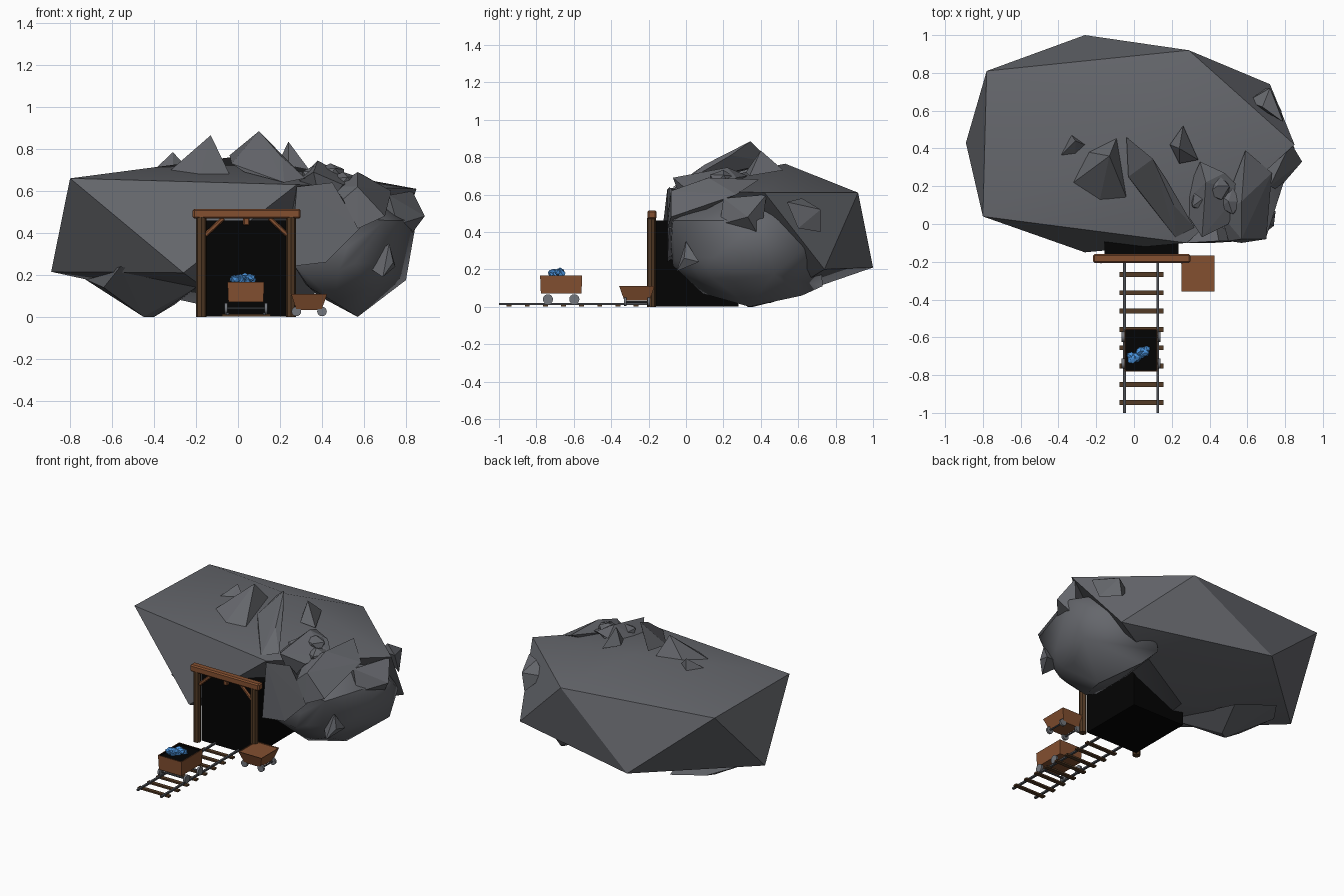
import bpy, bmesh, math, random
from mathutils import Vector, Matrix

random.seed(4)
if "Cube" in bpy.data.objects:
    bpy.data.objects.remove(bpy.data.objects["Cube"], do_unlink=True)


def material(name, r, g, b):
    mat = bpy.data.materials.new(name)
    mat.use_nodes = True
    mat.diffuse_color = (r, g, b, 1)
    mat.node_tree.nodes["Principled BSDF"].inputs["Base Color"].default_value = (r, g, b, 1)
    return mat


STONE = material("grey_stone", 0.13, 0.135, 0.15)
WOOD = material("orange_wood", 0.23, 0.08, 0.03)
DARK_WOOD = material("dark_wood", 0.085, 0.042, 0.018)
BLACK = material("tunnel_black", 0.001, 0.001, 0.001)
STEEL = material("wheel_steel", 0.17, 0.18, 0.2)
RAIL = material("rail_steel", 0.07, 0.075, 0.085)
BLUE = material("blue_crystal", 0.07, 0.3, 0.74)


def finish(bm, name, mat, smooth_angle=None):
    bmesh.ops.recalc_face_normals(bm, faces=bm.faces)
    mesh = bpy.data.meshes.new(name)
    bm.to_mesh(mesh)
    bm.free()
    mesh.materials.append(mat)
    obj = bpy.data.objects.new(name, mesh)
    bpy.context.collection.objects.link(obj)
    if smooth_angle:
        bpy.ops.object.select_all(action='DESELECT')
        obj.select_set(True)
        bpy.context.view_layer.objects.active = obj
        bpy.ops.object.shade_smooth_by_angle(angle=math.radians(smooth_angle))
    return obj


def hull(name, points, mat=STONE, smooth_angle=None):
    """Convex faceted stone around a few corner points."""
    bm = bmesh.new()
    for p in points:
        bm.verts.new(p)
    result = bmesh.ops.convex_hull(bm, input=bm.verts)
    loose = {v for v in result["geom_interior"] + result["geom_unused"]
             if isinstance(v, bmesh.types.BMVert)}
    bmesh.ops.delete(bm, geom=list(loose), context='VERTS')
    return finish(bm, name, mat, smooth_angle)


def ball_points(center, radii, detail=1, jitter=0.0):
    bm = bmesh.new()
    bmesh.ops.create_icosphere(bm, subdivisions=detail, radius=1)
    points = []
    for v in bm.verts:
        k = 1 + random.uniform(-jitter, jitter)
        points.append([c + r * k * a for c, r, a in zip(center, radii, v.co)])
    bm.free()
    return points


def box(name, x, y, z, mat, bevel=0.0):
    """Box from (low, high) ranges."""
    bm = bmesh.new()
    bmesh.ops.create_cube(bm, size=1)
    for v in bm.verts:
        v.co = [(lo + hi) / 2 + a * (hi - lo) for a, (lo, hi) in zip(v.co, (x, y, z))]
    if bevel:
        bmesh.ops.bevel(bm, geom=bm.edges[:], offset=bevel, segments=1, affect='EDGES')
    return finish(bm, name, mat)


def rod(name, a, b, radius, mat, sides=6):
    a, b = Vector(a), Vector(b)
    d = b - a
    bm = bmesh.new()
    bmesh.ops.create_cone(bm, cap_ends=True, segments=sides, radius1=radius, radius2=radius,
                          depth=d.length)
    turn = d.to_track_quat('Z', 'Y').to_matrix().to_4x4()
    bm.transform(Matrix.Translation((a + b) / 2) @ turn)
    return finish(bm, name, mat, 40)


def tub(name, x, y, z, taper, wall, depth, inside):
    """Tapered cart body with a rim around its load."""
    bm = bmesh.new()
    bmesh.ops.create_cube(bm, size=1)
    mid = [sum(r) / 2 for r in (x, y, z)]
    for v in bm.verts:
        inset = taper if v.co.z < 0 else 0
        size = [x[1] - x[0] - inset * 2, y[1] - y[0] - inset * 2, z[1] - z[0]]
        v.co = [m + s * a for m, s, a in zip(mid, size, v.co)]
    top = max(bm.faces, key=lambda f: f.calc_center_median().z)
    bmesh.ops.inset_region(bm, faces=[top], thickness=wall)
    floor = bmesh.ops.extrude_discrete_faces(bm, faces=[top])["faces"][0]
    bmesh.ops.translate(bm, verts=floor.verts, vec=(0, 0, -depth))
    bottom = set(floor.verts)
    for f in bm.faces:
        if bottom & set(f.verts):
            f.material_index = 1
    obj = finish(bm, name, WOOD)
    obj.data.materials.append(inside)
    return obj


# Main mountain block
hull("mountain", [
    (0, 0.53, 0.765), (-0.78, 0.81, 0.65), (-0.8, 0.04, 0.66), (0.29, 0.92, 0.61),
    (0.85, 0.42, 0.61), (0.28, -0.1, 0.63), (-0.89, 0.43, 0.215), (-0.26, 1, 0.21),
    (0.72, 0.74, 0.2), (-0.26, -0.15, 0.21), (0, 0.45, 0.02)], STONE, 30)

# Smooth boulder beside the tunnel
hull("side_boulder",
     ball_points((0.52, 0.32, 0.33), (0.26, 0.4, 0.27), 3)
     + [(0.57, 0.34, 0), (0.42, 0.73, 0.11), (0.46, 0.62, 0.06), (0.8, 0.47, 0.175),
        (0.7, -0.07, 0.46), (0.85, 0.4, 0.46), (0.27, -0.09, 0.5), (0.25, -0.08, 0.27),
        (0.46, 0.09, 0.07), (0.34, 0.05, 0.14), (0.48, -0.07, 0.22), (0.62, 0.05, 0.19),
        (0.76, 0.62, 0.3)], STONE, 45)

# Lower stones on the other side
hull("low_left_stone", [
    (-0.56, 0.09, 0.24), (-0.45, 0.33, 0), (-0.4, 0.36, 0), (-0.2, 0.1, 0.14),
    (-0.73, 0.46, 0.18), (-0.64, 0.24, 0.14), (-0.3, 0.6, 0.06), (-0.3, 0.07, 0.2),
    (-0.6, 0.64, 0.15)])

# Ridge crags
hull("left_peak", [
    (-0.13, 0.36, 0.865), (-0.32, 0.22, 0.7), (-0.09, 0.46, 0.74),
    (-0.04, 0.14, 0.68), (-0.18, 0.13, 0.68), (-0.24, 0.38, 0.73)])
hull("main_peak", [
    (0.1, 0.345, 0.885), (-0.04, 0.46, 0.77), (-0.03, 0.25, 0.73), (0.03, 0.17, 0.69),
    (0.22, -0.07, 0.64), (0.32, -0.02, 0.66), (0.17, 0.24, 0.81), (0.21, 0.1, 0.76)])
hull("rear_peak", [
    (0.24, 0.4, 0.835), (0.26, 0.52, 0.73), (0.19, 0.42, 0.73), (0.34, 0.34, 0.7),
    (0.24, 0.32, 0.72)])
hull("right_crest", [
    (0.38, 0.22, 0.745), (0.25, 0.1, 0.62), (0.36, -0.07, 0.69), (0.5, 0.0, 0.63),
    (0.57, 0.18, 0.64), (0.48, 0.27, 0.69), (0.35, 0.33, 0.7), (0.4, 0, 0.5)])
hull("right_spur", [
    (0.57, 0.12, 0.69), (0.59, 0.39, 0.68), (0.73, 0.27, 0.6), (0.5, -0.09, 0.56),
    (0.7, -0.08, 0.48), (0.57, -0.1, 0.42), (0.46, 0.05, 0.62), (0.57, -0.08, 0.62)])
hull("front_slab", [
    (0.28, -0.1, 0.62), (0.45, -0.09, 0.64), (0.58, -0.09, 0.42), (0.42, -0.1, 0.26),
    (0.25, -0.1, 0.24), (0.25, 0.05, 0.45), (0.4, 0.15, 0.4)])
hull("far_right_stone", [
    (0.89, 0.33, 0.48), (0.83, 0.43, 0.6), (0.76, 0.18, 0.44), (0.8, 0.4, 0.36),
    (0.72, 0.2, 0.58), (0.6, 0.3, 0.5)])
hull("back_right_stone", [
    (0.72, 0.72, 0.52), (0.7, 0.72, 0.4), (0.78, 0.6, 0.42), (0.79, 0.54, 0.56),
    (0.68, 0.62, 0.58), (0.6, 0.65, 0.5)])
hull("boulder_chip", [
    (0.72, 0, 0.35), (0.75, 0.07, 0.24), (0.69, -0.05, 0.19), (0.74, -0.01, 0.26),
    (0.6, 0.05, 0.25)])
hull("left_chip", [
    (-0.31, 0.44, 0.785), (-0.4, 0.35, 0.7), (-0.33, 0.47, 0.72), (-0.26, 0.42, 0.73),
    (-0.31, 0.36, 0.71)])
for i, spot in enumerate([(0.44, 0.2, 0.68), (0.5, 0.12, 0.64), (0.36, 0.13, 0.67)]):
    hull(f"crest_stone_{i}", ball_points(spot, (0.07, 0.07, 0.05), 1, 0.2))

# Tunnel and timber portal
box("tunnel", (-0.155, 0.235), (-0.165, 0.28), (0.002, 0.46), BLACK)
for side, x in (("right", -0.175), ("left", 0.253)):
    rod(f"{side}_post", (x, -0.185, 0), (x, -0.185, 0.475), 0.024, DARK_WOOD, 8)
box("lintel", (-0.216, 0.298), (-0.207, -0.158), (0.468, 0.515), WOOD, 0.008)
for side, x, step in (("right", -0.155, 0.085), ("left", 0.235, -0.085)):
    rod(f"{side}_brace", (x, -0.185, 0.39), (x + step, -0.185, 0.47), 0.011, WOOD)
box("lintel_peg", (0.025, 0.055), (-0.195, -0.17), (0.435, 0.475), WOOD, 0.006)

# Track
for side, x in (("right", -0.05), ("left", 0.125)):
    box(f"{side}_rail", (x - 0.007, x + 0.007), (-1, -0.17), (0.01, 0.021), RAIL)
for i in range(8):
    y = -0.267 - i * 0.097
    box(f"sleeper_{i}", (-0.076, 0.155), (y - 0.013, y + 0.013), (0.002, 0.013), DARK_WOOD)

# Loaded cart
tub("loaded_cart", (-0.05, 0.125), (-0.78, -0.555), (0.07, 0.167), 0.004, 0.008, 0.012, BLACK)
for i, y in enumerate((-0.738, -0.597)):
    rod(f"loaded_axle_{i}", (-0.055, y, 0.04), (0.13, y, 0.04), 0.007, RAIL)
    for x in (-0.058, 0.133):
        rod("loaded_wheel", (x - 0.007, y, 0.04), (x + 0.007, y, 0.04), 0.027, STEEL, 16)

# Crystals heaped in the cart
for i in range(12):
    t = i / 5.5 - 1
    spot = (0.022 + t * 0.04, -0.69 + t * 0.022 + random.uniform(-0.02, 0.02),
            0.17 + random.uniform(0, 0.018))
    hull(f"crystal_{i}", ball_points(spot, (0.024, 0.024, 0.021), 1, 0.25), BLUE)

# Small cart beside the portal
tub("small_cart", (0.252, 0.425), (-0.357, -0.168), (0.033, 0.11), 0.027, 0.006, 0.004, WOOD)
for i, x in enumerate((0.278, 0.4)):
    rod(f"small_axle_{i}", (x, -0.33, 0.026), (x, -0.195, 0.026), 0.006, RAIL)
    for y in (-0.325, -0.2):
        rod("small_wheel", (x, y - 0.007, 0.026), (x, y + 0.007, 0.026), 0.023, STEEL, 16)
